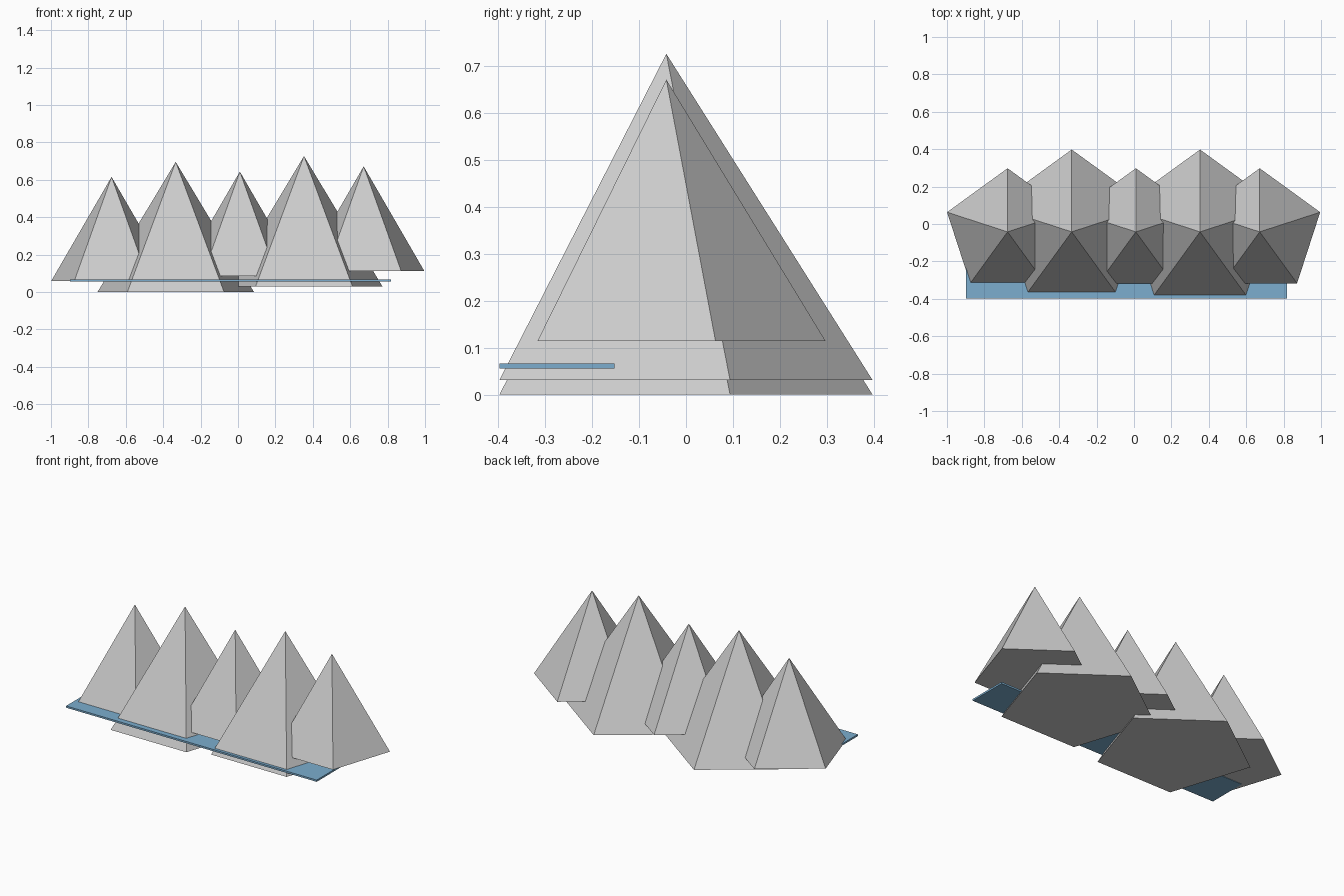
import bpy, math

if "Cube" in bpy.data.objects:
    bpy.data.objects.remove(bpy.data.objects["Cube"])

YC = -0.042                      # shared y of all peaks
SMALL, LARGE = (0.34, 0.558), (0.44, 0.696)   # radius, height


def peak(name, x, base_z, size):
    """Five-sided cone with one corner pointing to the back."""
    r, h = size
    bpy.ops.mesh.primitive_cone_add(vertices=5, radius1=r, radius2=0, depth=h)
    ob = bpy.context.object
    ob.name = name
    # the centre of the cone sits at half its height; first corner to +y
    first = ob.data.vertices[0].co
    turn = math.pi / 2 - math.atan2(first.y, first.x)
    ob.rotation_euler.z = turn
    ob.location = (x, YC, base_z + h / 2)
    return ob


# row of mountain peaks, alternating small and large
for name, x, z, size in [
    ("peak_far_left", -0.676, 0.058, SMALL),
    ("peak_left", -0.333, 0.0, LARGE),
    ("peak_middle", 0.010, 0.086, SMALL),
    ("peak_right", 0.353, 0.031, LARGE),
    ("peak_far_right", 0.672, 0.114, SMALL),
]:
    peak(name, x, z, size)

# thin sheet of water along the front
bpy.ops.mesh.primitive_cube_add(size=1, location=(-0.04, -0.2755, 0.061))
water = bpy.context.object
water.name = "water_strip"
water.scale = (1.714, 0.245, 0.011)
blue = bpy.data.materials.new("water_blue")
blue.diffuse_color = (0.2, 0.42, 0.62, 1)
blue.use_nodes = True
blue.node_tree.nodes["Principled BSDF"].inputs["Base Color"].default_value = blue.diffuse_color
water.data.materials.append(blue)
